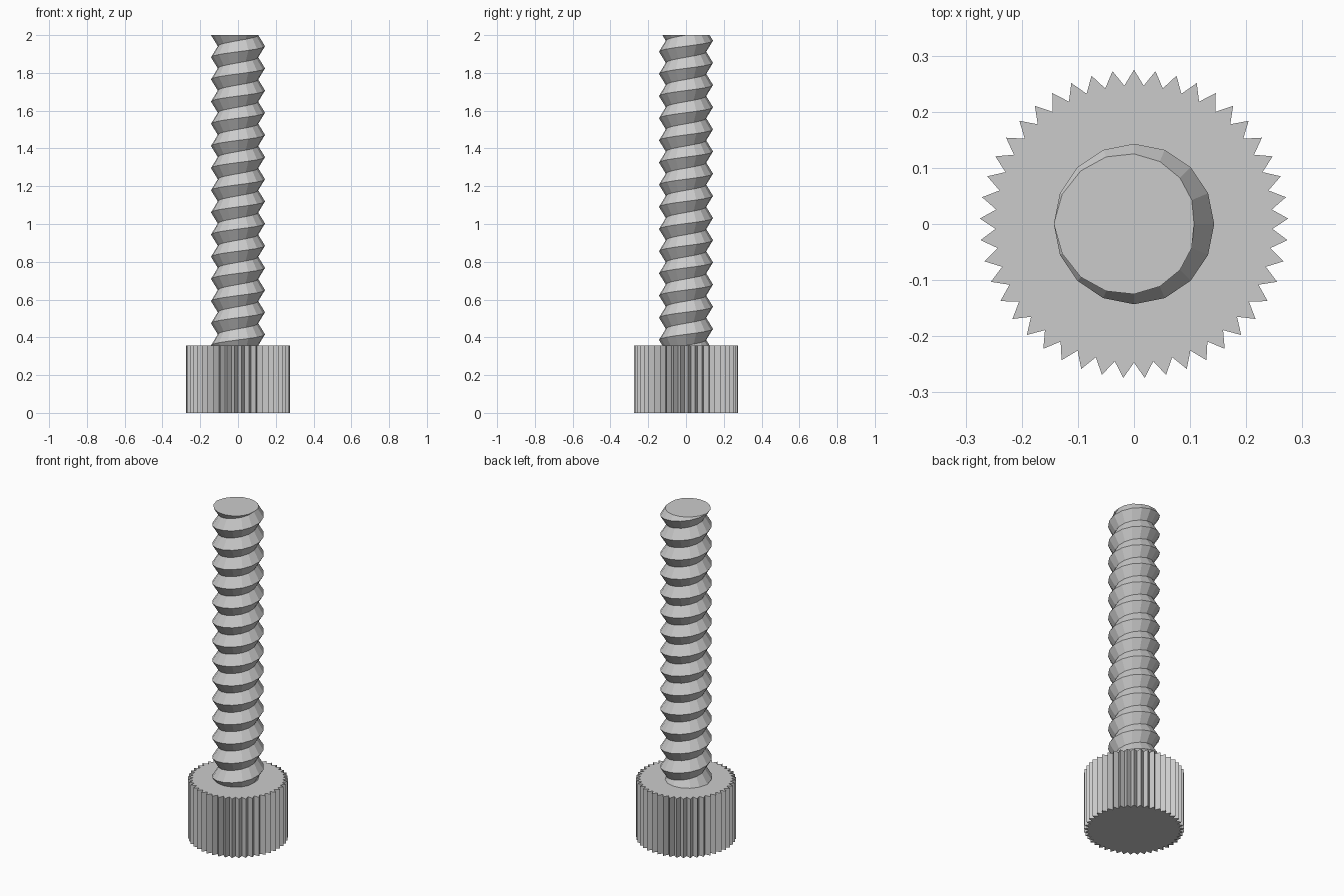
import bpy
import bmesh
import math
from mathutils import Vector

cube = bpy.data.objects.get("Cube")
if cube:
    bpy.data.objects.remove(cube, do_unlink=True)

HEAD_TOP = 0.357
TOP = 2.0
TEETH, TIP_R, VALLEY_R = 45, 0.275, 0.247
SIDES, TURNS = 16, 14
CREST_R, ROOT_R = 0.143, 0.107
PITCH = (TOP - HEAD_TOP) / TURNS

steel = bpy.data.materials.new("light grey")
steel.use_nodes = True
grey = (0.6, 0.6, 0.6, 1)
steel.diffuse_color = grey
steel.node_tree.nodes["Principled BSDF"].inputs["Base Color"].default_value = grey


def polar(radius, angle, z):
    return Vector((radius * math.cos(angle), radius * math.sin(angle), z))


def finish(bm, name):
    bmesh.ops.recalc_face_normals(bm, faces=bm.faces)
    mesh = bpy.data.meshes.new(name)
    bm.to_mesh(mesh)
    bm.free()
    mesh.materials.append(steel)
    obj = bpy.data.objects.new(name, mesh)
    bpy.context.collection.objects.link(obj)
    return obj


# Knurled head: toothed outline pulled upward
bm = bmesh.new()
outline = []
for i in range(TEETH * 2):
    radius = VALLEY_R if i % 2 else TIP_R
    outline.append(bm.verts.new(polar(radius, math.pi / 2 + math.pi * i / TEETH, 0)))
base = bm.faces.new(outline)
pulled = bmesh.ops.extrude_face_region(bm, geom=[base], use_keep_orig=True)
top_verts = [v for v in pulled["geom"] if isinstance(v, bmesh.types.BMVert)]
bmesh.ops.translate(bm, verts=top_verts, vec=(0, 0, HEAD_TOP))
finish(bm, "knurled_head")

# Threaded shaft: right-handed V thread, longer than needed at both ends
bm = bmesh.new()
start = HEAD_TOP - 2 * PITCH
steps = SIDES * (TURNS + 4)
roots, crests = [], []
for i in range(steps + 1):
    angle = 2 * math.pi * i / SIDES
    z = start + PITCH * i / SIDES
    roots.append(bm.verts.new(polar(ROOT_R, angle, z)))
    crests.append(bm.verts.new(polar(CREST_R, angle, z + PITCH / 2)))
for i in range(steps - SIDES):
    bm.faces.new((roots[i], roots[i + 1], crests[i + 1], crests[i]))
    bm.faces.new((crests[i], crests[i + 1], roots[i + 1 + SIDES], roots[i + SIDES]))

# Trim the shaft flat at both ends and cap it
for z, direction in ((HEAD_TOP - PITCH / 3, -1), (TOP, 1)):
    bmesh.ops.bisect_plane(
        bm, geom=bm.verts[:] + bm.edges[:] + bm.faces[:], dist=1e-5,
        plane_co=(0, 0, z), plane_no=(0, 0, direction), clear_outer=True)
    loose = [v for v in bm.verts if not v.link_faces]
    bmesh.ops.delete(bm, geom=loose, context="VERTS")
    rim = [e for e in bm.edges if e.is_boundary
           and all(abs(v.co.z - z) < 1e-4 for v in e.verts)]
    bmesh.ops.edgeloop_fill(bm, edges=rim)
finish(bm, "threaded_shaft")
